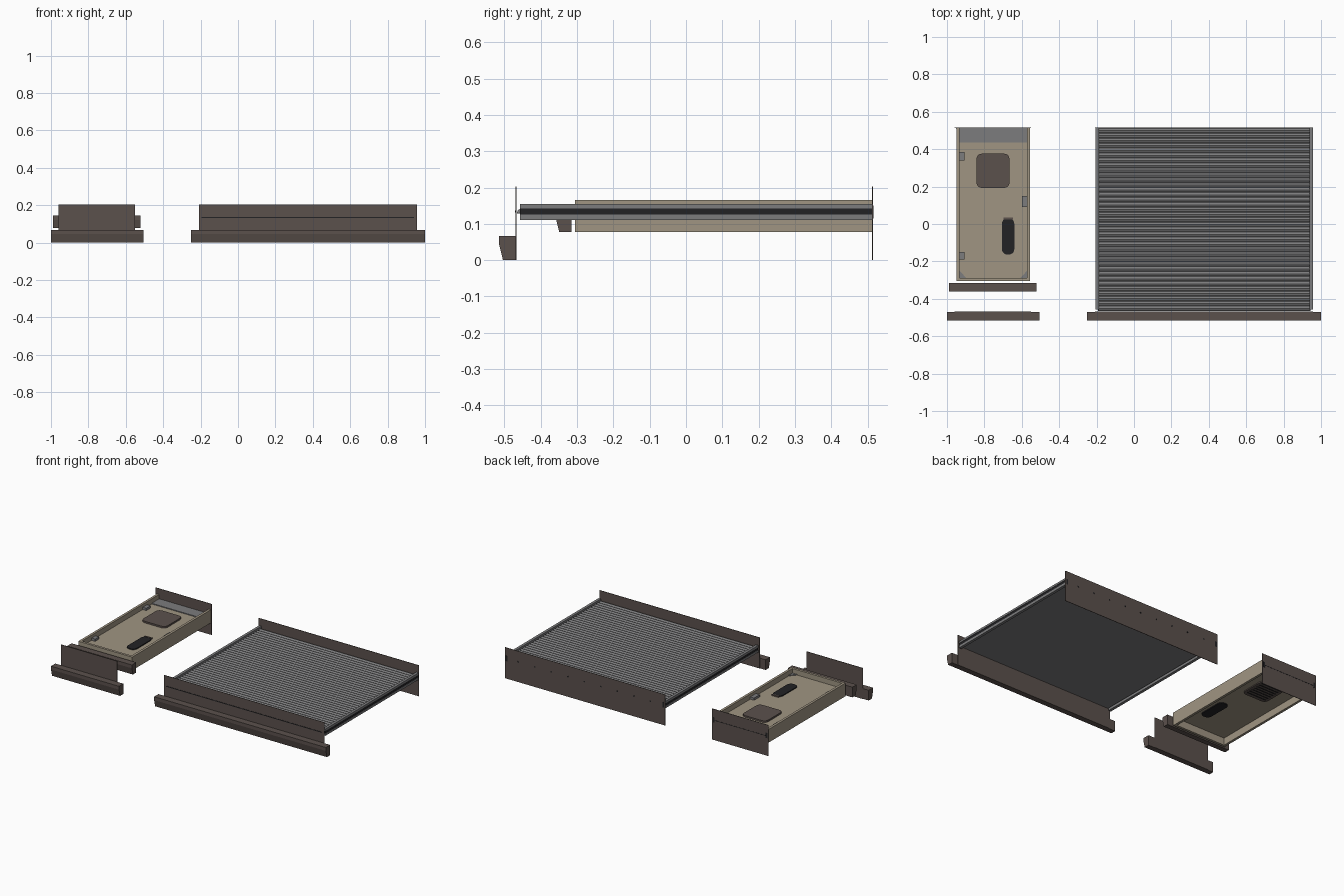
import bpy, bmesh, math

if "Cube" in bpy.data.objects:
    bpy.data.objects.remove(bpy.data.objects["Cube"])


def material(name, rgb):
    m = bpy.data.materials.new(name)
    m.diffuse_color = (*rgb, 1)
    m.use_nodes = True
    m.node_tree.nodes["Principled BSDF"].inputs["Base Color"].default_value = m.diffuse_color
    return m


BROWN = material("brown paint", (0.105, 0.082, 0.073))
TAN = material("tan panel", (0.35, 0.30, 0.225))
GREY = material("grey metal", (0.20, 0.20, 0.205))
BLACK = material("black rubber", (0.016, 0.016, 0.018))


def finish(name, bm, mat):
    bmesh.ops.recalc_face_normals(bm, faces=bm.faces)
    me = bpy.data.meshes.new(name)
    bm.to_mesh(me)
    bm.free()
    me.materials.append(mat)
    ob = bpy.data.objects.new(name, me)
    bpy.context.collection.objects.link(ob)
    return ob


def add_prism(bm, pts, axis, a, b):
    """Extrude a 2D outline: axis 'x' uses (y, z) points, axis 'z' uses (x, y)."""
    place = (lambda p, t: (t, p[0], p[1])) if axis == 'x' else (lambda p, t: (p[0], p[1], t))
    lo = [bm.verts.new(place(p, a)) for p in pts]
    hi = [bm.verts.new(place(p, b)) for p in pts]
    bm.faces.new(lo)
    bm.faces.new(hi)
    n = len(pts)
    for i in range(n):
        j = (i + 1) % n
        bm.faces.new((lo[i], lo[j], hi[j], hi[i]))


def prism(name, pts, axis, a, b, mat):
    bm = bmesh.new()
    add_prism(bm, pts, axis, a, b)
    return finish(name, bm, mat)


def box(name, x, y, z, mat):
    pts = [(x[0], y[0]), (x[1], y[0]), (x[1], y[1]), (x[0], y[1])]
    return prism(name, pts, 'z', z[0], z[1], mat)


def rounded(x, y, r, steps=5):
    pts = []
    corners = [(x[1] - r, y[1] - r), (x[0] + r, y[1] - r), (x[0] + r, y[0] + r), (x[1] - r, y[0] + r)]
    for q, (cx, cy) in enumerate(corners):
        for k in range(steps + 1):
            a = (q + k / steps) * math.pi / 2
            pts.append((cx + r * math.cos(a), cy + r * math.sin(a)))
    return pts


def handle_bar(name, x, y0, z0, h):
    """Long grip with a tapered front lower edge."""
    pts = [(y0, z0 + h), (y0, z0 + 0.045), (y0 + 0.011, z0), (y0 + 0.045, z0), (y0 + 0.045, z0 + h)]
    return prism(name, pts, 'x', x[0], x[1], BROWN)


# handle bars and upright end panels
for label, bar_x, pan_x in (("small", (-1.0, -0.505), (-0.96, -0.55)),
                            ("large", (-0.25, 1.0), (-0.208, 0.957))):
    handle_bar(label + "_front_bar", bar_x, -0.515, 0, 0.067)
    box(label + "_front_panel", pan_x, (-0.47, -0.467), (0, 0.203), BROWN)
    box(label + "_back_panel", pan_x, (0.512, 0.515), (0, 0.203), BROWN)
    # dark seam and end slots on the back panel
    for i, x in enumerate((pan_x[0] + 0.013, pan_x[1] - 0.013)):
        box(f"{label}_back_slot_{i}", (x - 0.006, x + 0.006), (0.511, 0.516), (0.115, 0.15), BLACK)
handle_bar("inner_bar", (-0.99, -0.52), -0.36, 0.077, 0.067)
box("front_panel_seam", (-0.195, 0.94), (-0.4715, -0.4695), (0.131, 0.136), BLACK)
box("small_back_seam", (-0.945, -0.565), (0.5145, 0.516), (0.128, 0.131), BLACK)
for i in range(9):
    x = -0.1 + i * 0.12
    box(f"back_screw_{i}", (x - 0.005, x + 0.005), (0.5145, 0.516), (0.128, 0.136), BLACK)

# slatted shutter
bm = bmesh.new()
count, y_start, y_end = 37, -0.465, 0.512
pitch = (y_end - y_start) / count
for i in range(count):
    y = y_start + i * pitch
    top = [(y + pitch * (0.04 + 0.92 * k / 4), 0.136 + 0.007 * math.sin(math.pi * k / 4)) for k in range(5)]
    low = [(p, z - 0.007) for p, z in reversed(top)]
    add_prism(bm, top + low, 'x', -0.193, 0.943)
finish("shutter_slats", bm, GREY)
box("shutter_backing", (-0.193, 0.943), (-0.465, 0.512), (0.129, 0.133), GREY)

# side guide rails: two lips around a dark gasket
for label, x in (("left", (-0.206, -0.188)), ("right", (0.938, 0.956))):
    box(label + "_rail_upper", x, (-0.457, 0.512), (0.142, 0.155), GREY)
    box(label + "_rail_lower", x, (-0.457, 0.512), (0.11, 0.125), GREY)
    box(label + "_rail_gasket", (x[0] + 0.002, x[1] - 0.002), (-0.457, 0.512), (0.125, 0.142), BLACK)

# hatch frame walls and floor
for label, x in (("left", (-0.948, -0.932)), ("right", (-0.572, -0.556))):
    box(label + "_hatch_wall", x, (-0.298, 0.512), (0.078, 0.165), TAN)
box("front_hatch_wall", (-0.948, -0.556), (-0.305, -0.289), (0.078, 0.165), TAN)
box("hatch_floor", (-0.934, -0.57), (-0.29, 0.437), (0.125, 0.131), TAN)
box("hatch_rear_shelf", (-0.934, -0.57), (0.435, 0.512), (0.127, 0.136), GREY)

# vent pad and slotted window, visible from both sides
prism("vent_pad", rounded((-0.842, -0.666), (0.193, 0.376), 0.028), 'z', 0.118, 0.142, BROWN)
for i in range(7):
    y = 0.215 + i * 0.0225
    box(f"vent_under_slit_{i}", (-0.825, -0.683), (y, y + 0.008), (0.1165, 0.119), BLACK)
prism("grille_window", rounded((-0.706, -0.640), (-0.163, 0.03), 0.028), 'z', 0.119, 0.137, BLACK)
box("grille_latch", (-0.697, -0.647), (0.025, 0.035), (0.128, 0.139), BROWN)

# small grey catches and corner gussets
for i, (x, y) in enumerate((((-0.932, -0.906), (0.34, 0.385)), ((-0.60, -0.572), (0.09, 0.15)),
                            ((-0.932, -0.906), (-0.19, -0.15)))):
    box(f"catch_{i}", x, y, (0.13, 0.146), GREY)
for label, x, s in (("left", -0.932, 1), ("right", -0.572, -1)):
    prism(label + "_gusset", [(x, -0.289), (x + s * 0.035, -0.289), (x, -0.25)], 'z', 0.13, 0.136, GREY)
